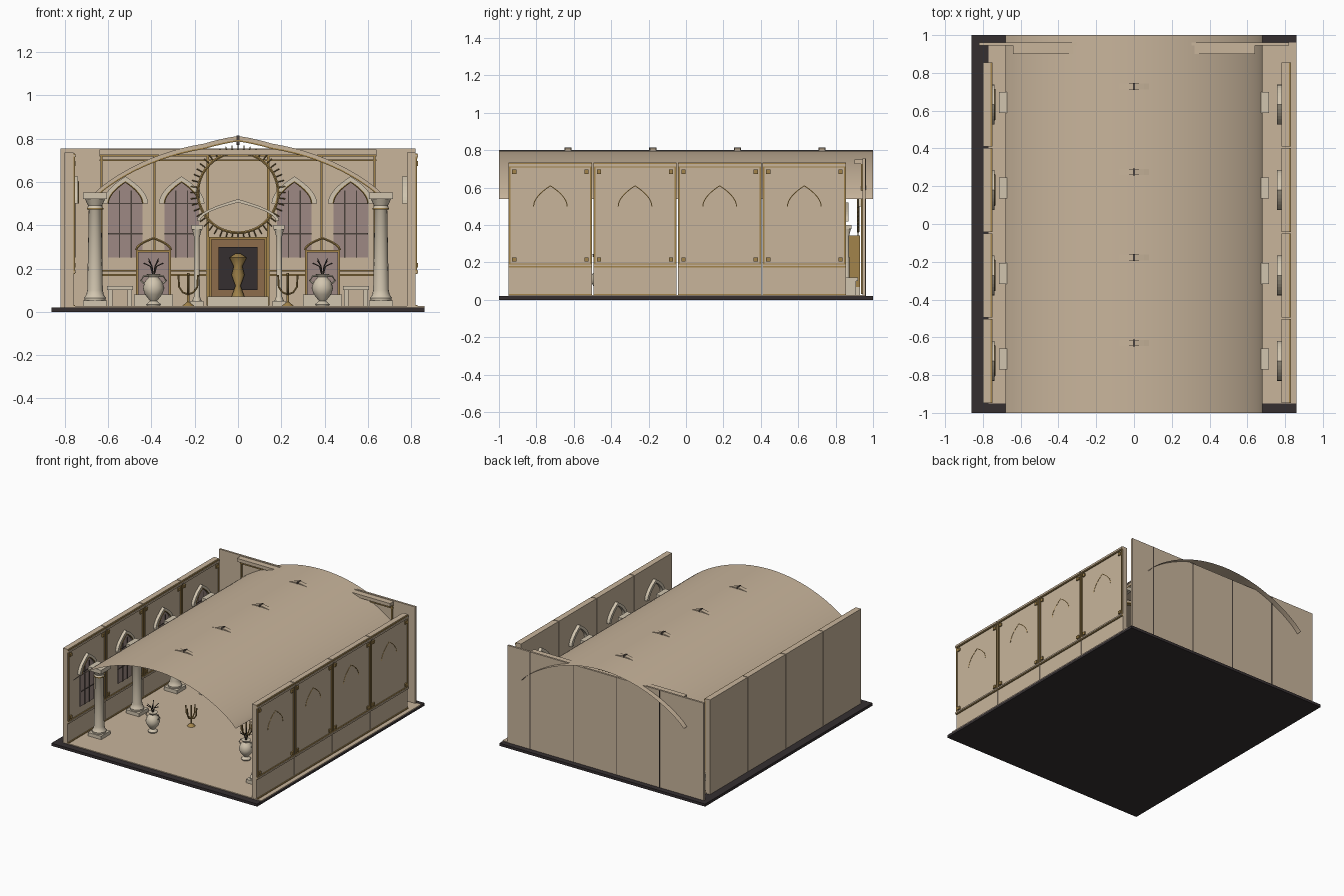
import bpy, bmesh, math
from mathutils import Matrix, Vector

cube = bpy.data.objects.get("Cube")
if cube:
    bpy.data.objects.remove(cube, do_unlink=True)


def material(name, rgb):
    m = bpy.data.materials.new(name)
    m.use_nodes = True
    m.diffuse_color = (*rgb, 1)
    m.node_tree.nodes["Principled BSDF"].inputs["Base Color"].default_value = (*rgb, 1)
    return m


STONE = material("tan stone", (.58, .46, .33))
CREAM = material("cream marble", (.64, .56, .43))
GOLD = material("old gold", (.36, .23, .07))
DARK = material("dark base", (.035, .028, .03))
GLASS = material("mauve glass", (.34, .25, .23))
WOOD = material("brown wood", (.27, .15, .07))
LEAD = material("dark lead", (.07, .055, .045))

FRAME = Matrix()      # placement applied to every new part


def finish(name, bm, mat, smooth=False):
    bmesh.ops.transform(bm, matrix=FRAME, verts=bm.verts)
    bmesh.ops.recalc_face_normals(bm, faces=bm.faces)
    me = bpy.data.meshes.new(name)
    bm.to_mesh(me)
    bm.free()
    me.materials.append(mat)
    ob = bpy.data.objects.new(name, me)
    bpy.context.collection.objects.link(ob)
    if smooth:
        bpy.ops.object.select_all(action='DESELECT')
        ob.select_set(True)
        bpy.context.view_layer.objects.active = ob
        bpy.ops.object.shade_smooth_by_angle(angle=math.radians(40))
    return ob


def box(name, mat, x0, x1, y0, y1, z0, z1):
    bm = bmesh.new()
    bmesh.ops.create_cube(bm, size=1)
    for v in bm.verts:
        v.co = ((x0, x1)[v.co.x > 0], (y0, y1)[v.co.y > 0], (z0, z1)[v.co.z > 0])
    return finish(name, bm, mat)


def plate(name, mat, outline, y0, y1):
    """Extrude an (x, z) outline along y."""
    bm = bmesh.new()
    face = bm.faces.new([bm.verts.new((x, y0, z)) for x, z in outline])
    ext = bmesh.ops.extrude_face_region(bm, geom=[face])["geom"]
    for v in ext:
        if isinstance(v, bmesh.types.BMVert):
            v.co.y = y1
    return finish(name, bm, mat)


def lathe(name, mat, x, y, profile, sides=16):
    bm = bmesh.new()
    rings = [[bm.verts.new((x + r * math.cos(math.tau * i / sides),
                            y + r * math.sin(math.tau * i / sides), z))
              for i in range(sides)] for r, z in profile]
    for a, b in zip(rings, rings[1:]):
        for i in range(sides):
            j = (i + 1) % sides
            bm.faces.new((a[i], a[j], b[j], b[i]))
    bm.faces.new(rings[0])
    bm.faces.new(rings[-1])
    return finish(name, bm, mat, True)


def tube(name, mat, points, r, sides=6):
    bm = bmesh.new()
    pts = [Vector(p) for p in points]
    rings = []
    for i, p in enumerate(pts):
        d = (pts[min(i + 1, len(pts) - 1)] - pts[max(i - 1, 0)]).normalized()
        q = d.to_track_quat('Z', 'Y')
        rings.append([bm.verts.new(p + q @ Vector((r * math.cos(math.tau * k / sides),
                      r * math.sin(math.tau * k / sides), 0))) for k in range(sides)])
    for a, b in zip(rings, rings[1:]):
        for k in range(sides):
            j = (k + 1) % sides
            bm.faces.new((a[k], a[j], b[j], b[k]))
    bm.faces.new(rings[0])
    bm.faces.new(rings[-1])
    return finish(name, bm, mat, True)


def arch(half, spring, rise, n=8):
    """Pointed arch as (x, z) points from left spring to right spring."""
    right = [(half * (1 - (i / n) ** 1.9), spring + rise * i / n) for i in range(n + 1)]
    return [(-x, z) for x, z in right[:-1]] + right[::-1]


def band(outer, inner):
    return outer + inner[::-1]


def window(hood_front, hood_back, glazed):
    plate("window_hood", CREAM, band(arch(.105, .5, .125), arch(.08, .5, .10)), hood_front, hood_back)
    if glazed:
        plate("window_glass", GLASS, [(.08, .25)] + arch(.08, .5, .10)[::-1] + [(-.08, .25)], -.006, 0)
        for x in (-.027, .027):
            box("window_mullion", LEAD, x - .003, x + .003, -.009, 0, .25, .56)
        for z in (.36, .50):
            box("window_bar", LEAD, -.08, .08, -.009, 0, z - .003, z + .003)
        tube("window_gold_edge", GOLD, [(x, hood_front, z) for x, z in arch(.08, .5, .10)], .004)


def trim(half):
    """Gold mouldings and corner bosses on the face y = 0."""
    for z in (.028, .178, .19, .712, .728):
        box("gold_moulding", GOLD, -half, half, -.008, 0, z - .004, z + .004)
    for z0, z1 in ((.18, .19), (.714, .726)):
        box("stone_moulding", STONE, -half, half, -.012, 0, z0, z1)
    for s in (-1, 1):
        e = s * (half - .007)
        box("gold_upright", GOLD, e - .004, e + .004, -.007, 0, .19, .71)
        for z in (.215, .685):
            bx = s * (half - .03)
            box("corner_boss", GOLD, bx - .011, bx + .011, -.01, 0, z - .011, z + .011)


# Base and floor
box("base_slab", DARK, -.86, .86, -1, 1, 0, .02)
box("floor", STONE, -.77, .86, -.95, .96, .02, .026)

# Side walls: four panels each, all trimmed on the same +x side
BAYS = [-.725 + .4525 * i for i in range(4)]
for wall_x in (-.76, .82):
    for y in BAYS:
        FRAME = Matrix.Translation((wall_x, y, 0)) @ Matrix.Rotation(math.pi / 2, 4, 'Z')
        box("side_wall_panel", STONE, -.223, .223, 0, .04, .02, .735)
        trim(.223)
        if wall_x < 0:
            window(-.022, 0, True)
        else:
            window(.04, .064, False)
            tube("outer_arch_line", GOLD, [(x, 0, z) for x, z in arch(.09, .5, .11)], .003)

# Back wall with seams, cornice and tall windows
FRAME = Matrix.Translation((0, .945, 0))
box("back_wall", STONE, -.82, .82, 0, .015, .02, .755)
for x in (-.45, -.09, .27, .63):
    box("back_wall_seam", LEAD, x - .003, x + .003, .013, .017, .02, .755)
box("cornice", STONE, -.64, .64, -.045, 0, .725, .75)
for z in (.17, .19, .70, .722):
    box("cornice_gold", GOLD, -.64, .64, -.01, 0, z - .004, z + .004)
for x in (-.63, -.385, -.14, .14, .385, .63):
    box("back_wall_upright", GOLD, x - .005, x + .005, -.01, 0, .03, .72)
for x in (-.52, -.26, .26, .52):
    FRAME = Matrix.Translation((x, .945, 0))
    window(-.022, 0, True)

# Vaulted roof sheet
FRAME = Matrix()


def vault(x):
    return .54 + .26 * max(0, 1 - (x / .68) ** 2) ** .85


bm = bmesh.new()
xs = [.68 * math.sin(math.pi / 2 * i / 20) for i in range(-20, 21)]
rows = [[bm.verts.new((x, y, vault(x))) for x in xs] for y in (-1, 1)]
for i in range(len(xs) - 1):
    bm.faces.new((rows[0][i], rows[0][i + 1], rows[1][i + 1], rows[1][i]))
roof = finish("vault_roof", bm, STONE, True)
if roof.data.polygons[20].normal.z < 0:
    roof.data.flip_normals()

# Pointed ribs that break through the crown of the roof
for y in BAYS:
    def rib(lift, y=y):
        return [(x, vault(x) + lift + .024 * max(0, 1 - abs(x) / .16)) for x in xs]
    ry = y + .095
    plate("roof_rib", STONE, band(rib(-.012), rib(-.032)), ry - .016, ry + .016)
    plate("roof_rib_gold", GOLD, band(rib(-.030), rib(-.037)), ry - .019, ry + .019)
    box("rib_keystone", LEAD, -.006, .006, ry - .019, ry + .019, .77, .814)

# Columns
COLUMN = [(.048, .05), (.05, .065), (.04, .08), (.036, .10), (.029, .47),
          (.036, .48), (.032, .49), (.046, .52)]
for s in (-1, 1):
    for y in BAYS:
        x, cy = s * .66, y + .01
        box("column_plinth", CREAM, x - .055, x + .055, cy - .055, cy + .055, .026, .052)
        lathe("column_shaft", CREAM, x, cy, COLUMN)
        box("column_capital", CREAM, x - .055, x + .055, cy - .055, cy + .055, .52, .55)
        lathe("column_gold_ring", GOLD, x, cy, [(.038, .472), (.038, .48)])

    # Small columns beside the hearth
    x = s * .19
    box("small_plinth", CREAM, x - .03, x + .03, .83, .89, .026, .05)
    lathe("small_column", CREAM, x, .86, [(.022, .05), (.014, .07), (.012, .34), (.022, .38)], 12)
    box("small_capital", CREAM, x - .025, x + .025, .835, .885, .38, .40)

    # Upholstered seat with arched back
    x = s * .39
    box("seat_pedestal", CREAM, x - .09, x + .09, .22, .37, .026, .08)
    box("seat_back", GOLD, x - .08, x + .08, .36, .38, .08, .285)
    box("seat_panel", GLASS, x - .072, x + .072, .353, .36, .08, .277)
    tube("seat_arch", GOLD, [(x + px, .37, z) for px, z in arch(.08, .285, .055)], .006)

    # Vase with dry branches
    lathe("vase", CREAM, x, -.46, [(.03, .026), (.034, .035), (.016, .05), (.04, .08), (.05, .11),
                                  (.04, .14), (.022, .16), (.034, .175)])
    for k in (-1, 1):
        tube("vase_handle", CREAM, [(x + k * a, -.46, z) for a, z in
                                    ((.043, .13), (.058, .145), (.045, .165), (.022, .165))], .005)
    for k in range(6):
        a = math.tau * k / 6
        dx, dy = .045 * math.cos(a), .045 * math.sin(a)
        tube("branch", LEAD, [(x, -.46, .16), (x + dx * .3, -.46 + dy * .3, .21),
                              (x + dx, -.46 + dy, .225 + .01 * (k % 3))], .003, 4)

    # Candelabrum
    x = s * .23
    lathe("candle_stand", GOLD, x, -.23, [(.028, .026), (.02, .034), (.006, .045), (.005, .18)], 10)
    for k in range(4):
        a = math.tau * k / 4
        tube("candle_arm", GOLD, [(x + r * math.cos(a), -.23 + r * math.sin(a), z) for r, z in
                                  ((0, .08), (.025, .09), (.042, .115), (.045, .17))], .005)

    # Bench by the rear wall
    box("bench_top", CREAM, s * .545 - .06, s * .545 + .06, .82, .92, .10, .12)
    for k in (-.045, .045):
        x = s * .545 + k
        box("bench_leg", CREAM, x - .01, x + .01, .83, .91, .026, .10)

# Hearth
box("hearth_step", CREAM, -.14, .14, .78, .93, .026, .07)
box("hearth_surround", WOOD, -.13, .13, .87, .93, .07, .34)
box("hearth_opening", DARK, -.09, .09, .862, .87, .10, .30)
for s in (-1, 1):
    box("hearth_gold_side", GOLD, s * .128 - .005, s * .128 + .005, .862, .93, .07, .34)
box("hearth_gold_top", GOLD, -.133, .133, .862, .93, .335, .345)
lathe("hearth_figure", GOLD, 0, .85, [(.03, .07), (.012, .12), (.03, .17), (.02, .21), (.04, .25), (.01, .27)], 10)
plate("hearth_pediment", CREAM, band(arch(.19, .42, .10), arch(.175, .42, .085)), .85, .87)

# Sunburst ring
RING = [(math.cos(math.tau * i / 48), math.sin(math.tau * i / 48)) for i in range(49)]
tube("sunburst_ring", GOLD, [(.185 * c, .92, .55 + .185 * s) for c, s in RING], .007)
for c, s in RING[:-1]:
    tube("sunburst_ray", GOLD, [(.18 * c, .92, .55 + .18 * s), (.22 * c, .92, .55 + .22 * s)], .0025, 4)
